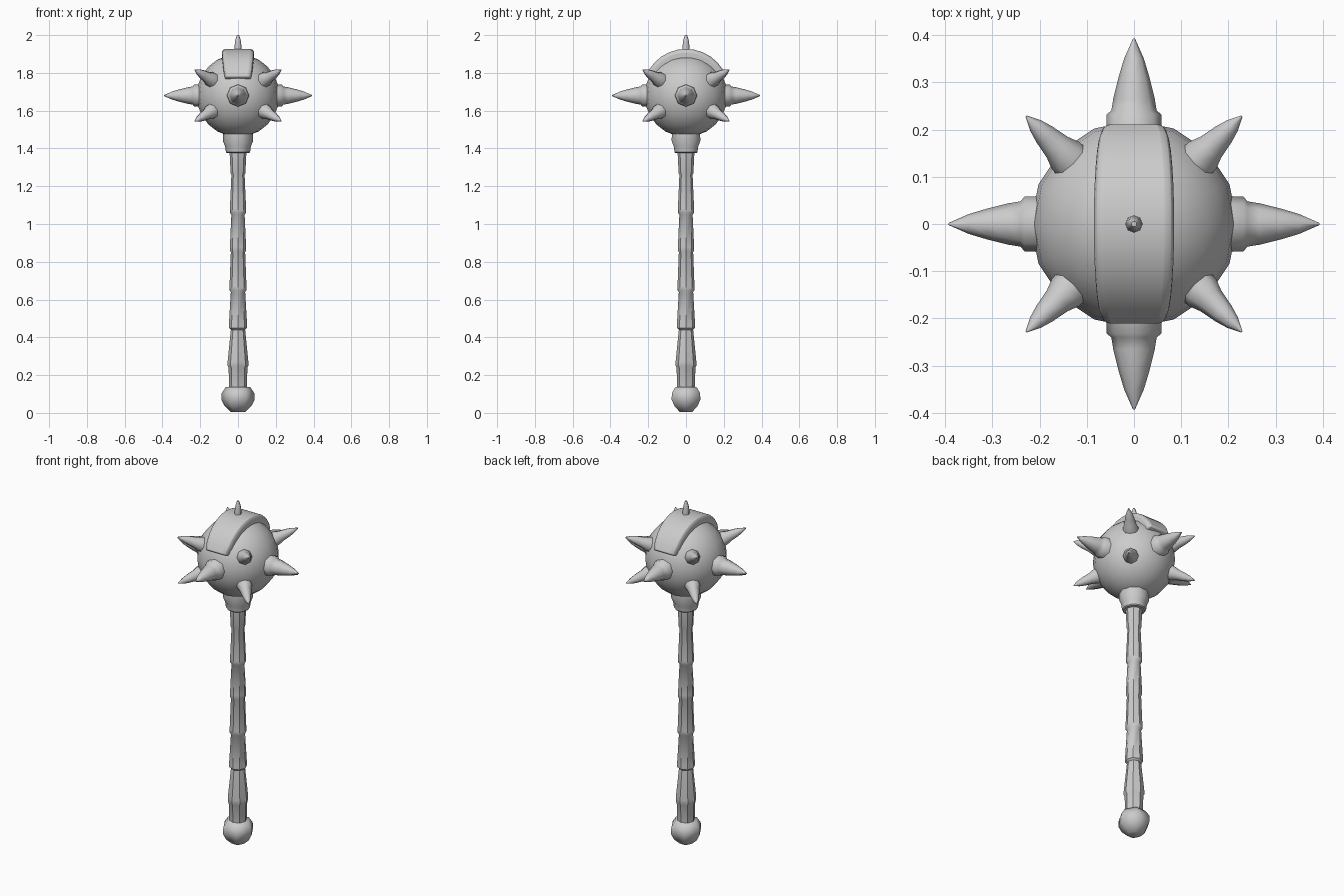
import bpy, bmesh
from math import sin, cos, pi, radians
from mathutils import Vector

if "Cube" in bpy.data.objects:
    bpy.data.objects.remove(bpy.data.objects["Cube"])

CENTER = Vector((0, 0, 1.68))


def finish(name, bm, angle=40):
    bmesh.ops.recalc_face_normals(bm, faces=bm.faces)
    me = bpy.data.meshes.new(name)
    bm.to_mesh(me)
    bm.free()
    ob = bpy.data.objects.new(name, me)
    bpy.context.collection.objects.link(ob)
    bpy.ops.object.select_all(action='DESELECT')
    ob.select_set(True)
    bpy.context.view_layer.objects.active = ob
    bpy.ops.object.shade_smooth_by_angle(angle=radians(angle))
    return ob


def skin(bm, rings):
    """Bridge successive vertex rings and cap both ends."""
    n = len(rings[0])
    for a, b in zip(rings, rings[1:]):
        for i in range(n):
            j = (i + 1) % n
            bm.faces.new((a[i], a[j], b[j], b[i]))
    bm.faces.new(rings[0][::-1])
    bm.faces.new(rings[-1])


def lathe(name, profile, sides, angle=40, phase=0.0):
    """Turn (radius, height) pairs around the local z axis."""
    bm = bmesh.new()
    skin(bm, [[bm.verts.new((r * cos(2 * pi * i / sides + phase),
                             r * sin(2 * pi * i / sides + phase), h))
               for i in range(sides)] for r, h in profile])
    return finish(name, bm, angle)


def spike(name, direction, profile):
    ob = lathe(name, profile, 8, 50)
    ob.location = CENTER
    ob.rotation_mode = 'QUATERNION'
    ob.rotation_quaternion = Vector(direction).to_track_quat('Z', 'Y')


# Pommel
lathe("pommel", [(0.038, 0.005), (0.07, 0.035), (0.088, 0.07), (0.086, 0.105), (0.064, 0.138)], 6, 65)

# Shaft made of stepped wraps, each flaring toward its lower edge
shaft = [(0.046, 0.12), (0.050, 0.24)]
steps = [(0.25, 0.055), (0.45, 0.048), (0.65, 0.045), (0.86, 0.043), (1.06, 0.043)]
for (z, r), z_next in zip(steps, [0.44, 0.64, 0.85, 1.05, 1.26]):
    shaft += [(r, z), (r, z + 0.02), (0.038 if z < 0.8 else 0.035, z_next)]
shaft += [(0.039, 1.27), (0.045, 1.39)]
lathe("shaft", shaft, 8)

# Collar under the head
lathe("collar", [(0.058, 1.375), (0.064, 1.38), (0.068, 1.41), (0.08, 1.44), (0.078, 1.49)], 10)

# Ball head
bm = bmesh.new()
bmesh.ops.create_uvsphere(bm, u_segments=16, v_segments=12, radius=0.219)
ball = finish("ball_head", bm)
ball.location = CENTER

# Four large spikes with base collars
big = [(0.060, 0.17), (0.058, 0.232), (0.048, 0.24), (0.044, 0.265),
       (0.033, 0.31), (0.021, 0.35), (0.002, 0.393)]
for i in range(4):
    a = i * pi / 2
    spike(f"large_spike_{i + 1}", (cos(a), sin(a), 0), big)

# Eight small diagonal spikes
small = [(0.042, 0.18), (0.041, 0.222), (0.031, 0.25), (0.024, 0.29), (0.016, 0.32), (0.002, 0.35)]
for sx in (-1, 1):
    for sy in (-1, 1):
        for sz in (-1, 1):
            spike(f"small_spike_{sx}_{sy}_{sz}", (0.227 * sx, 0.227 * sy, 0.135 * sz), small)

# Slim spike on the crown
spike("crown_spike", (0, 0, 1), [(0.019, 0.2), (0.018, 0.265), (0.014, 0.295), (0.006, 0.32)])

# Strap arching over the top from front to back
bm = bmesh.new()
rings = []
for i in range(13):
    t = radians(25 + 130 * i / 12)
    w = 0.068 + 0.017 * sin(pi * i / 12) ** 0.7
    outer = 0.236 + 0.011 * sin(pi * i / 12)
    section = [(-w, 0.195), (w, 0.195), (w, outer - 0.012),
               (w - 0.012, outer), (-w + 0.012, outer), (-w, outer - 0.012)]
    rings.append([bm.verts.new((x, -r * cos(t), CENTER.z + r * sin(t))) for x, r in section])
skin(bm, rings)
strap = finish("top_strap", bm)
bevel = strap.modifiers.new("soft_edges", 'BEVEL')
bevel.width = 0.008
bevel.segments = 2
bevel.limit_method = 'ANGLE'
bevel.angle_limit = radians(40)
